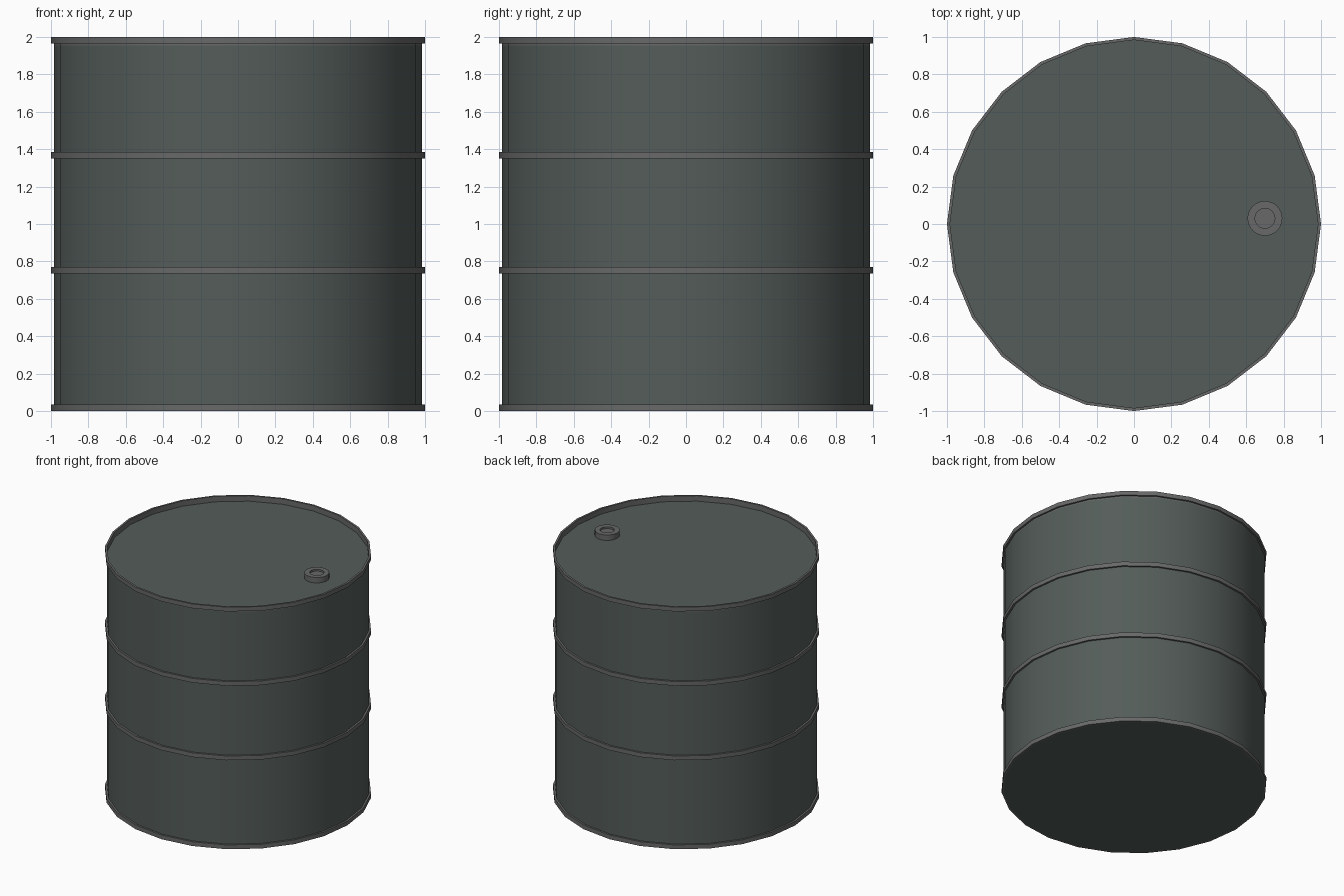
import bpy, bmesh, math

if "Cube" in bpy.data.objects:
    bpy.data.objects.remove(bpy.data.objects["Cube"])

SIDES = 24


def material(name, rgb):
    m = bpy.data.materials.new(name)
    m.diffuse_color = (*rgb, 1)
    m.use_nodes = True
    m.node_tree.nodes["Principled BSDF"].inputs["Base Color"].default_value = m.diffuse_color
    return m


def lathe(name, profile, mat, sides=SIDES, at=(0, 0, 0), closed=False):
    """Spin (radius, z) points about z; radius 0 becomes a flat cap."""
    bm = bmesh.new()
    loops = []
    for r, z in profile:
        loops.append([bm.verts.new((r * math.cos(2 * math.pi * i / sides),
                                    r * math.sin(2 * math.pi * i / sides), z))
                      for i in range(sides)])
    pairs = list(zip(loops, loops[1:]))
    if closed:
        pairs.append((loops[-1], loops[0]))
    for a, b in pairs:
        for i in range(sides):
            j = (i + 1) % sides
            bm.faces.new((a[i], a[j], b[j], b[i]))
    if not closed:
        bm.faces.new(loops[0][::-1])
        bm.faces.new(loops[-1])
    bmesh.ops.recalc_face_normals(bm, faces=bm.faces)
    me = bpy.data.meshes.new(name)
    bm.to_mesh(me)
    bm.free()
    ob = bpy.data.objects.new(name, me)
    bpy.context.collection.objects.link(ob)
    ob.location = at
    me.materials.append(mat)
    bpy.ops.object.select_all(action='DESELECT')
    ob.select_set(True)
    bpy.context.view_layer.objects.active = ob
    bpy.ops.object.shade_smooth_by_angle(angle=math.radians(30))
    return ob


paint = material("drum_paint", (0.088, 0.108, 0.099))
steel = material("hoop_steel", (0.135, 0.14, 0.137))

LID = 1.955

# Drum shell with recessed lid
lathe("drum_body", [(0.985, 0), (0.985, LID)], paint)

# Rims and rolling hoops
for name, z in (("bottom_rim", 0), ("lower_hoop", 0.735),
                ("upper_hoop", 1.35), ("top_rim", 1.965)):
    low = LID if name == "top_rim" else z
    profile = [(0.985, low), (0.985, z + 0.035), (1, z + 0.035), (1, z)]
    if low != z:
        profile.append((0.985, z))
        profile = [(0.984, low), (0.984, 2), (1, 2), (1, z), (0.985, z), (0.985, low)]
    lathe(name, profile, steel, closed=True)

# Filler cap with a shallow recess
lathe("filler_cap", [(0.093, 0), (0.093, 0.045), (0.053, 0.045), (0.053, 0.03)],
      steel, sides=32, at=(0.70, 0.03, LID))
